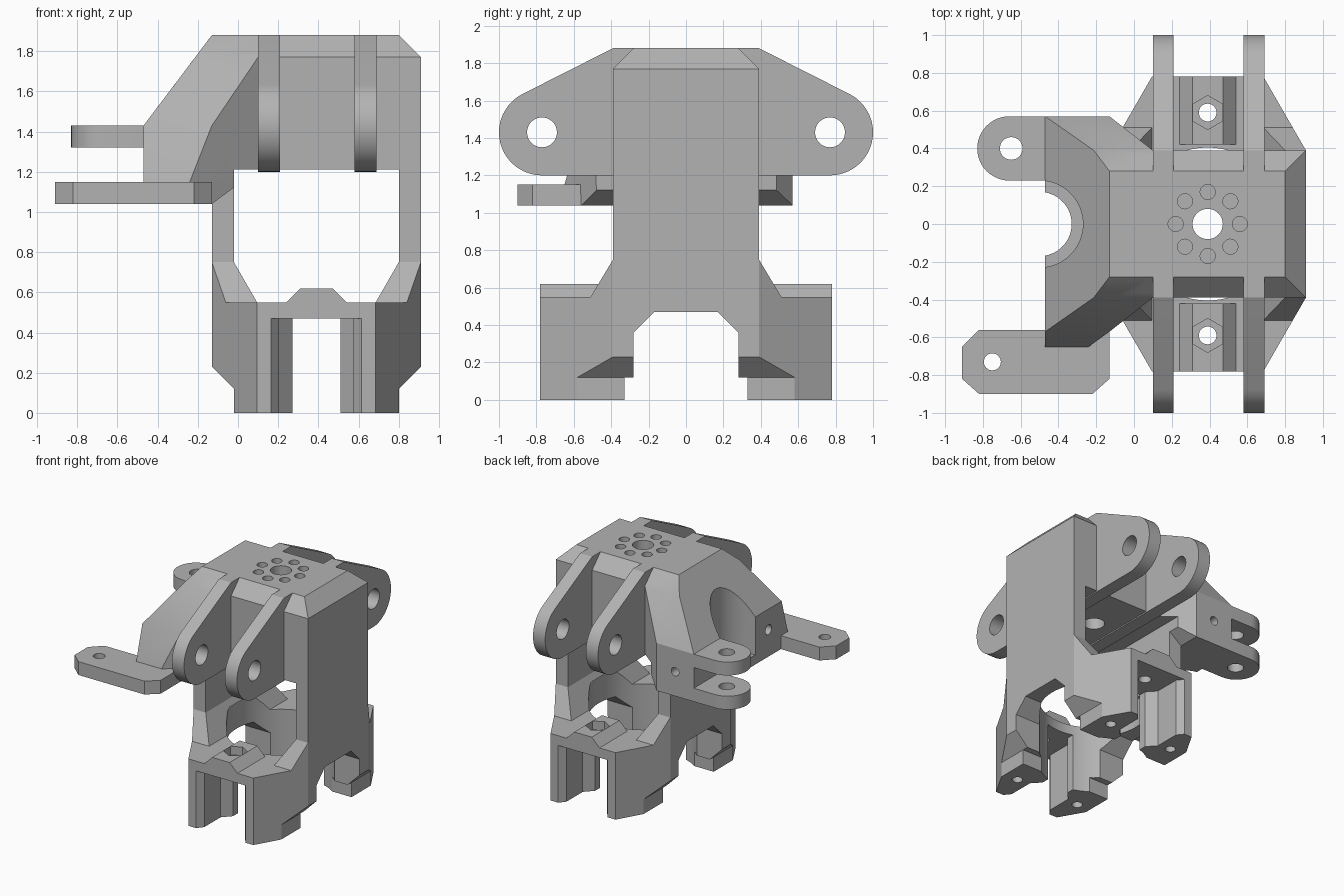
import bpy, bmesh, math
from mathutils import Vector

old = bpy.data.objects.get("Cube")
if old:
    bpy.data.objects.remove(old)

grey = bpy.data.materials.new("plain grey")
grey.use_nodes = True
grey.diffuse_color = (0.45, 0.45, 0.45, 1)
grey.node_tree.nodes["Principled BSDF"].inputs["Base Color"].default_value = (0.45, 0.45, 0.45, 1)

CX = 0.39  # centre line of the main housing


def make(name, bm):
    bmesh.ops.recalc_face_normals(bm, faces=bm.faces)
    mesh = bpy.data.meshes.new(name)
    bm.to_mesh(mesh)
    bm.free()
    ob = bpy.data.objects.new(name, mesh)
    bpy.context.collection.objects.link(ob)
    mesh.materials.append(grey)
    return ob


def prism(name, outline, axis, lo, hi):
    """Extrude a 2D outline along an axis; outline holds the other two coordinates."""
    bm = bmesh.new()
    place = {"x": lambda a, b: (lo, a, b), "y": lambda a, b: (a, lo, b), "z": lambda a, b: (a, b, lo)}[axis]
    face = bm.faces.new([bm.verts.new(place(a, b)) for a, b in outline])
    new = bmesh.ops.extrude_face_region(bm, geom=[face])["geom"]
    step = Vector([(hi - lo) * (axis == k) for k in "xyz"])
    bmesh.ops.translate(bm, vec=step, verts=[v for v in new if isinstance(v, bmesh.types.BMVert)])
    return make(name, bm)


def arc(a, b, r, start, end, n):
    angles = [math.radians(start + (end - start) * i / n) for i in range(n + 1)]
    return [(a + r * math.cos(t), b + r * math.sin(t)) for t in angles]


def rod(name, axis, a, b, r, lo, hi, n=32):
    return prism(name, arc(a, b, r, 0, 360, n)[:-1], axis, lo, hi)


def rect(a0, a1, b0, b1):
    return [(a0, b0), (a1, b0), (a1, b1), (a0, b1)]


def mirrored(half, centre=0):
    """Close a half outline by reflecting its first coordinate."""
    return [(centre + a, b) for a, b in half] + [(centre - a, b) for a, b in reversed(half)]


def combine(target, tool, operation):
    mod = target.modifiers.new("join", "BOOLEAN")
    mod.operation, mod.solver, mod.object = operation, "EXACT", tool
    bpy.context.view_layer.update()
    deps = bpy.context.evaluated_depsgraph_get()
    mesh = bpy.data.meshes.new_from_object(target.evaluated_get(deps))
    target.modifiers.clear()
    target.data = mesh
    bpy.data.objects.remove(tool)


def add(tool):
    combine(body, tool, "UNION")


def cut(tool):
    combine(body, tool, "DIFFERENCE")


# Housing: eight-sided plan crossed with the stepped side outline
half_plan = [(0.295, -0.78), (0.52, -0.39), (0.52, 0.39), (0.295, 0.78)]
body = prism("bracket_body", mirrored(half_plan, CX), "z", 0, 1.88)
half_side = [(0.78, 0), (0.78, 0.55), (0.51, 0.55), (0.39, 0.75), (0.39, 1.77), (0.28, 1.88)]
combine(body, prism("side_outline", mirrored(half_side), "x", -0.5, 1.2), "INTERSECT")
cut(prism("top_chamfer", [(0.80, 1.88), (0.91, 1.77), (1.1, 1.58), (1.1, 2.1), (0.58, 2.1)], "y", -1, 1))

# Flared side block beside the housing
bm = bmesh.new()
corners = [(-0.47, -0.57, 1.43), (-0.13, -0.57, 1.43), (-0.47, -0.65, 1.15), (-0.24, -0.65, 1.15),
           (-0.47, -0.56, 1.04), (-0.13, -0.56, 1.04)]
corners += [(x, 0.57, z) for x in (-0.47, -0.13) for z in (1.04, 1.43)]
for s in (-1, 1):
    corners += [(-0.13, s * 0.28, 1.88), (0.1, s * 0.28, 1.88), (-0.213, s * 0.39, 1.77),
                (0.1, s * 0.39, 1.77), (0.1, s * 0.39, 1.21)]
for c in corners:
    bm.verts.new(c)
hull = bmesh.ops.convex_hull(bm, input=bm.verts)
bmesh.ops.delete(bm, geom=list({g for g in hull["geom_interior"] if isinstance(g, bmesh.types.BMVert)}), context="VERTS")
bmesh.ops.dissolve_limit(bm, angle_limit=0.01, verts=bm.verts, edges=bm.edges)
add(make("side_block", bm))

# Central window through the housing
cut(prism("window", mirrored([(0.295, 0.55), (0.41, 0.75), (0.41, 1.21)], CX), "y", -1.2, 1.2))

# Paired hinge lugs running front to back
lug = mirrored([(0.39, 1.88)][::-1] + arc(0.77, 1.43, 0.23, 62, -90, 24))
for x in (0.10, 0.58):
    add(prism("hinge_lug", lug, "x", x, x + 0.11))
for s in (-1, 1):
    cut(rod("hinge_hole", "x", s * 0.77, 1.43, 0.08, 0, 0.8))

# Front arm and rear clevis tabs
arm = [(-0.91, -0.65), (-0.91, -0.82), (-0.82, -0.90), (-0.22, -0.90), (-0.13, -0.82), (-0.13, -0.5),
       (-0.47, -0.5), (-0.47, -0.56), (-0.82, -0.56)]
add(prism("front_arm", arm, "z", 1.04, 1.15))
for x in (-0.75, -0.24):
    cut(rod("arm_hole", "z", x, -0.73, 0.045, 0.9, 1.149 if x > -0.5 else 1.3))
tab = arc(-0.66, 0.40, 0.17, 90, 270, 24) + [(-0.4, 0.23), (-0.4, 0.57)]
for z in (1.04, 1.32):
    add(prism("clevis_tab", tab, "z", z, z + 0.11))
cut(rod("clevis_hole", "z", -0.65, 0.40, 0.06, 0.9, 1.6))

# Round clearance in the side block, with a narrower lip below
cut(rod("round_clearance", "z", -0.5, 0, 0.23, 1.12, 2, 64))
cut(rod("lip_opening", "z", -0.5, 0, 0.17, 0.9, 1.3, 64))
cut(rod("rear_screw_hole", "y", -0.3, 1.24, 0.035, 0.3, 0.8, 20))
cut(rod("side_screw_hole", "x", -0.40, 1.26, 0.04, -0.6, -0.3, 20))

# Hollow base: round cavity, side archways and undercut feet
cut(rod("base_cavity", "z", CX, 0, 0.405, -0.1, 0.7, 64))
cut(prism("side_arch", mirrored([(0.28, -0.1), (0.28, 0.36), (0.17, 0.47)]), "x", -0.4, 1.2))
cut(prism("foot_gap", rect(-0.33, 0.33, -0.1, 0.12), "x", -0.4, 1.2))
for s in (-1, 1):
    under = [(0.41, -0.1), (0.41, 0.12), (0.61, 0.32), (0.61, -0.1)]
    cut(prism("foot_undercut", [(CX + s * a, b) for a, b in under], "y", -1, 1))

for s in (-1, 1):
    # Ridge with a nut pocket on each ledge
    ridge = mirrored([(0.15, 0.5), (0.15, 0.55), (0.08, 0.62)], CX)
    add(prism("ledge_ridge", ridge, "y", *sorted((s * 0.42, s * 0.78))))
    cut(prism("nut_pocket", arc(CX, s * 0.59, 0.09, 30, 390, 6)[:-1], "z", 0.55, 0.8))
    cut(rod("nut_hole", "z", CX, s * 0.59, 0.047, 0.3, 0.8))
    # Stepped slot between the feet
    slot = [(0.225, s * 0.9), (0.225, s * 0.78), (0.185, s * 0.73), (0.185, s * 0.52), (0.12, s * 0.45), (0.12, s * 0.3)]
    cut(prism("foot_slot", mirrored(slot, CX), "z", -0.1, 0.47))
    for t in (-1, 1):
        cut(rod("foot_hole", "z", CX + t * 0.29, s * 0.54, 0.04, -0.1, 0.25, 20))

# Bore and ring of blind holes in the top
cut(rod("top_bore", "z", CX, 0, 0.08, 1, 2))
for i in range(8):
    t = math.tau * i / 8
    cut(rod("ring_hole", "z", CX + 0.17 * math.cos(t), 0.17 * math.sin(t), 0.04, 1.78, 2, 20))

body.select_set(True)
bpy.context.view_layer.objects.active = body
bpy.ops.object.shade_smooth_by_angle(angle=math.radians(25))
